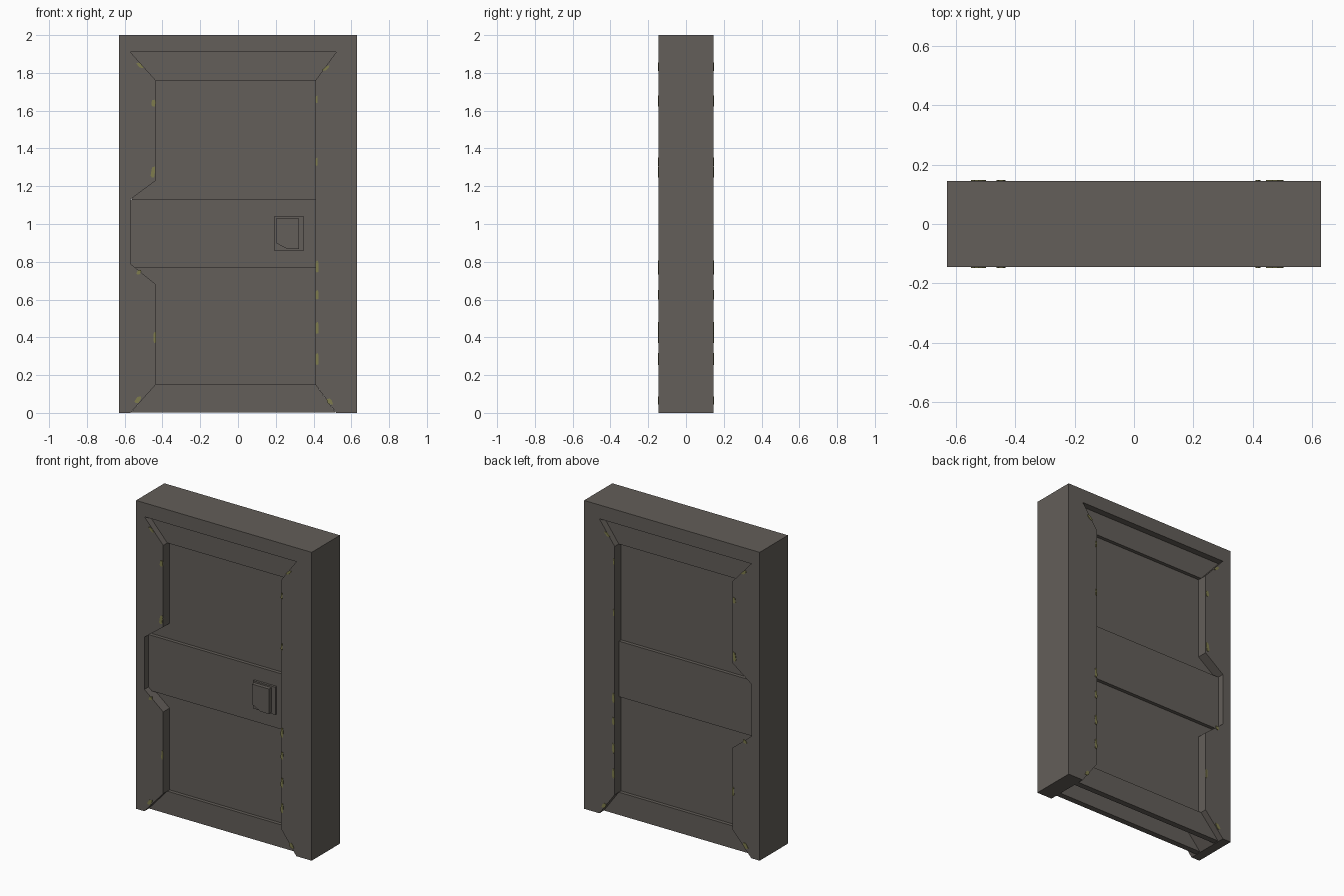
import bpy, bmesh

def material(name, rgb):
    m = bpy.data.materials.new(name)
    m.diffuse_color = (*rgb, 1)
    return m

METAL = material("dull brown metal", (0.125, 0.112, 0.100))
OLIVE = material("worn olive paint", (0.21, 0.20, 0.075))
FACE = 0.145  # half depth of the frame

def add_prisms(name, outlines, y0, y1, mat):
    """Extrude x/z outlines from y0 to y1, all in one object."""
    bm = bmesh.new()
    for pts in outlines:
        a = [bm.verts.new((x, y0, z)) for x, z in pts]
        b = [bm.verts.new((x, y1, z)) for x, z in pts]
        bm.faces.new(a)
        bm.faces.new(b[::-1])
        for i in range(len(pts)):
            j = (i + 1) % len(pts)
            bm.faces.new((a[j], a[i], b[i], b[j]))
    bmesh.ops.recalc_face_normals(bm, faces=bm.faces)
    me = bpy.data.meshes.new(name)
    bm.to_mesh(me)
    bm.free()
    me.materials.append(mat)
    ob = bpy.data.objects.new(name, me)
    bpy.context.collection.objects.link(ob)
    return ob

def rect(x0, x1, z0, z1):
    return [(x0, z0), (x1, z0), (x1, z1), (x0, z1)]

# Frame: outer rectangle with the notched doorway open at the floor
frame = [(-0.63, 0), (-0.63, 2), (0.63, 2), (0.63, 0), (0.52, 0), (0.41, 0.15),
         (0.41, 1.76), (0.52, 1.91), (-0.57, 1.91), (-0.435, 1.76), (-0.435, 1.23),
         (-0.57, 1.13), (-0.57, 0.79), (-0.435, 0.68), (-0.435, 0.15), (-0.57, 0)]
add_prisms("frame", [frame], -FACE, FACE, METAL)

# Chipped paint along the doorway edge: centre x, z, lean, half width, half height
chips = [(-0.52, 1.84, -0.012, 0.012, 0.014), (0.465, 1.825, 0.012, 0.012, 0.014),
         (-0.448, 1.64, 0, 0.011, 0.019), (0.416, 1.66, 0, 0.006, 0.02),
         (-0.45, 1.275, 0.003, 0.011, 0.03), (0.416, 1.33, 0, 0.006, 0.022),
         (-0.525, 0.745, 0.004, 0.012, 0.012), (0.418, 0.775, 0, 0.009, 0.032),
         (0.418, 0.625, 0, 0.009, 0.025), (0.418, 0.45, 0, 0.009, 0.032),
         (0.418, 0.285, 0, 0.009, 0.032), (-0.441, 0.4, 0, 0.007, 0.03),
         (-0.53, 0.07, 0.008, 0.014, 0.018), (0.485, 0.06, -0.008, 0.014, 0.016)]

def chip(x, z, lean, w, h):
    unit = [(-1, -.6), (-.3, -1), (.8, -.9), (1, .3), (.6, 1), (-.7, .8)]
    return [(x + u * w + v * lean, z + v * h) for u, v in unit]

for side, label in ((-1, "front"), (1, "back")):
    depth = lambda d: side * (FACE - d)
    # Recessed door sheet
    add_prisms(label + "_door_panel", [rect(-0.56, 0.415, 0.14, 1.77)],
               depth(0.065), depth(0.08), METAL)
    # Raised rails at head and foot
    add_prisms(label + "_rails",
               [[(-0.57, 1.91), (0.52, 1.91), (0.41, 1.76), (-0.435, 1.76)],
                [(-0.567, 0.003), (0.517, 0.003), (0.41, 0.15), (-0.435, 0.15)]],
               depth(0.042), depth(0.08), METAL)
    # Cross bar reaching into the notch
    add_prisms(label + "_cross_bar", [rect(-0.57, 0.415, 0.77, 1.13)],
               depth(0.042), depth(0.07), METAL)
    add_prisms(label + "_paint_chips", [chip(*c) for c in chips],
               depth(-0.003), depth(0.002), OLIVE)

# Handle on the front only
add_prisms("handle_plate", [rect(0.19, 0.35, 0.86, 1.04)], -0.118, -0.095, METAL)
add_prisms("handle_grip",
           [[(0.2, 0.90), (0.26, 0.868), (0.322, 0.868), (0.322, 1.03), (0.2, 1.03)]],
           -0.143, -0.11, METAL)
